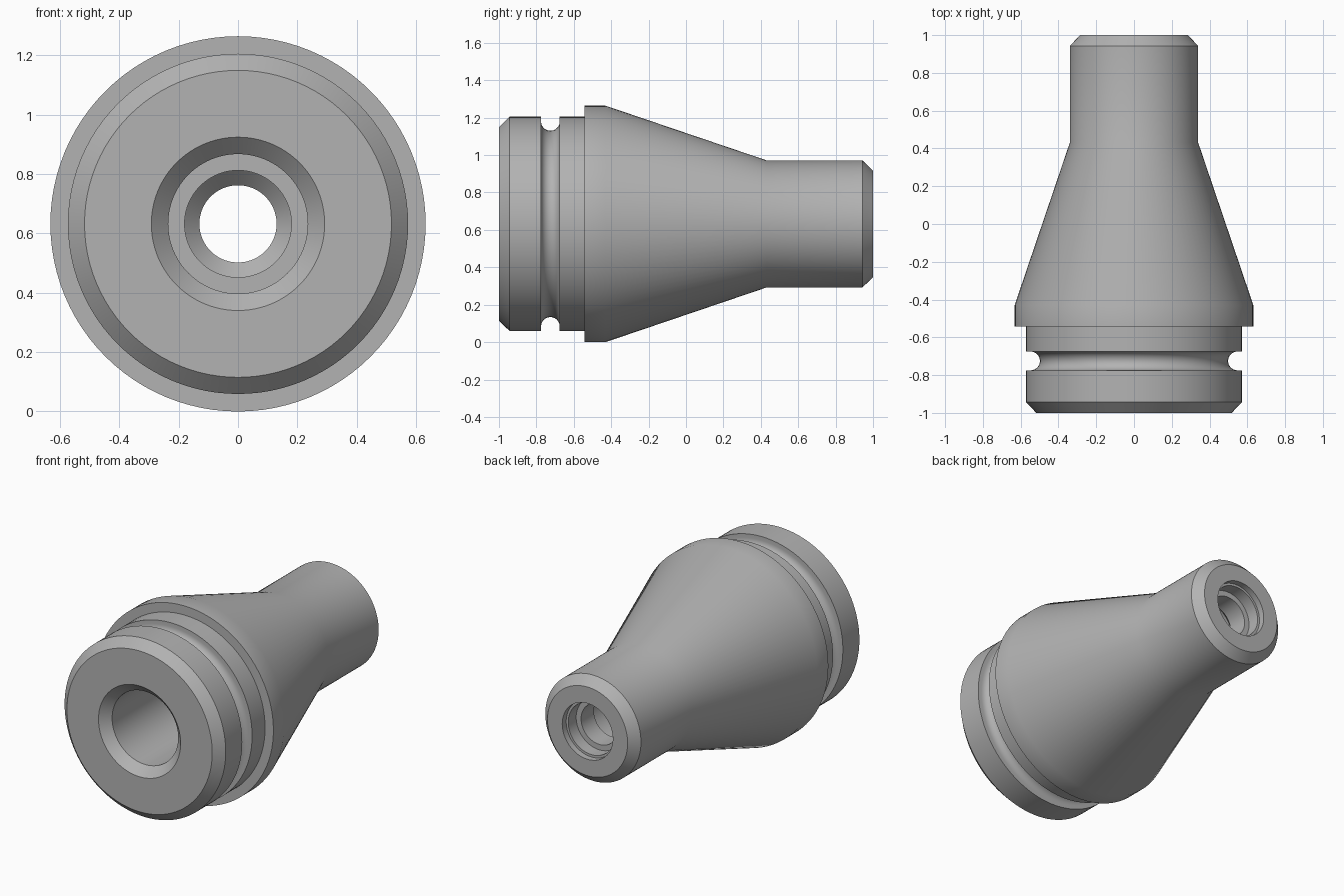
import bpy, bmesh, math
from mathutils import Vector

cube = bpy.data.objects.get("Cube")
if cube:
    bpy.data.objects.remove(cube, do_unlink=True)

AXIS_Z = 0.632
SEGMENTS = 96

metal = bpy.data.materials.new("plain grey")
metal.use_nodes = True
grey = (0.45, 0.45, 0.45, 1)
metal.diffuse_color = grey
metal.node_tree.nodes["Principled BSDF"].inputs["Base Color"].default_value = grey


def lathe(name, profile):
    """Spin a closed (y, radius) profile around the long axis."""
    bm = bmesh.new()
    verts = [bm.verts.new((0, y, AXIS_Z + r)) for y, r in profile]
    edges = [bm.edges.new((a, b)) for a, b in zip(verts, verts[1:] + verts[:1])]
    bmesh.ops.spin(bm, geom=verts + edges, cent=(0, 0, AXIS_Z), axis=(0, 1, 0),
                   angle=math.tau, steps=SEGMENTS, use_merge=True)
    bmesh.ops.remove_doubles(bm, verts=bm.verts[:], dist=1e-5)
    bmesh.ops.recalc_face_normals(bm, faces=bm.faces[:])
    mesh = bpy.data.meshes.new(name)
    bm.to_mesh(mesh)
    bm.free()
    mesh.materials.append(metal)
    obj = bpy.data.objects.new(name, mesh)
    bpy.context.collection.objects.link(obj)
    bpy.ops.object.select_all(action="DESELECT")
    obj.select_set(True)
    bpy.context.view_layer.objects.active = obj
    bpy.ops.object.shade_smooth_by_angle(angle=math.radians(30))
    return obj


# Round-bottomed seal groove in the plug
groove = [(-0.725 - 0.05 * math.cos(a), 0.548 - 0.05 * math.sin(a))
          for a in (math.pi * i / 12 for i in range(13))]

# Plug, collar, cone and neck
outside = [(-1, 0.517), (-0.943, 0.573), (-0.775, 0.573), *groove,
           (-0.675, 0.573), (-0.543, 0.573), (-0.543, 0.632), (-0.43, 0.632),
           (0.43, 0.34), (0.943, 0.34), (1, 0.285)]

# Stepped bore, from the neck opening back to the plug opening
bore = [(1, 0.18), (0.96, 0.18), (0.96, 0.165), (0.88, 0.165), (0.88, 0.13),
        (0.75, 0.13), (0.70, 0.18), (0.43, 0.18), (0.43, 0.235),
        (-0.943, 0.235), (-1, 0.292)]

lathe("reducer_body", outside + bore)
